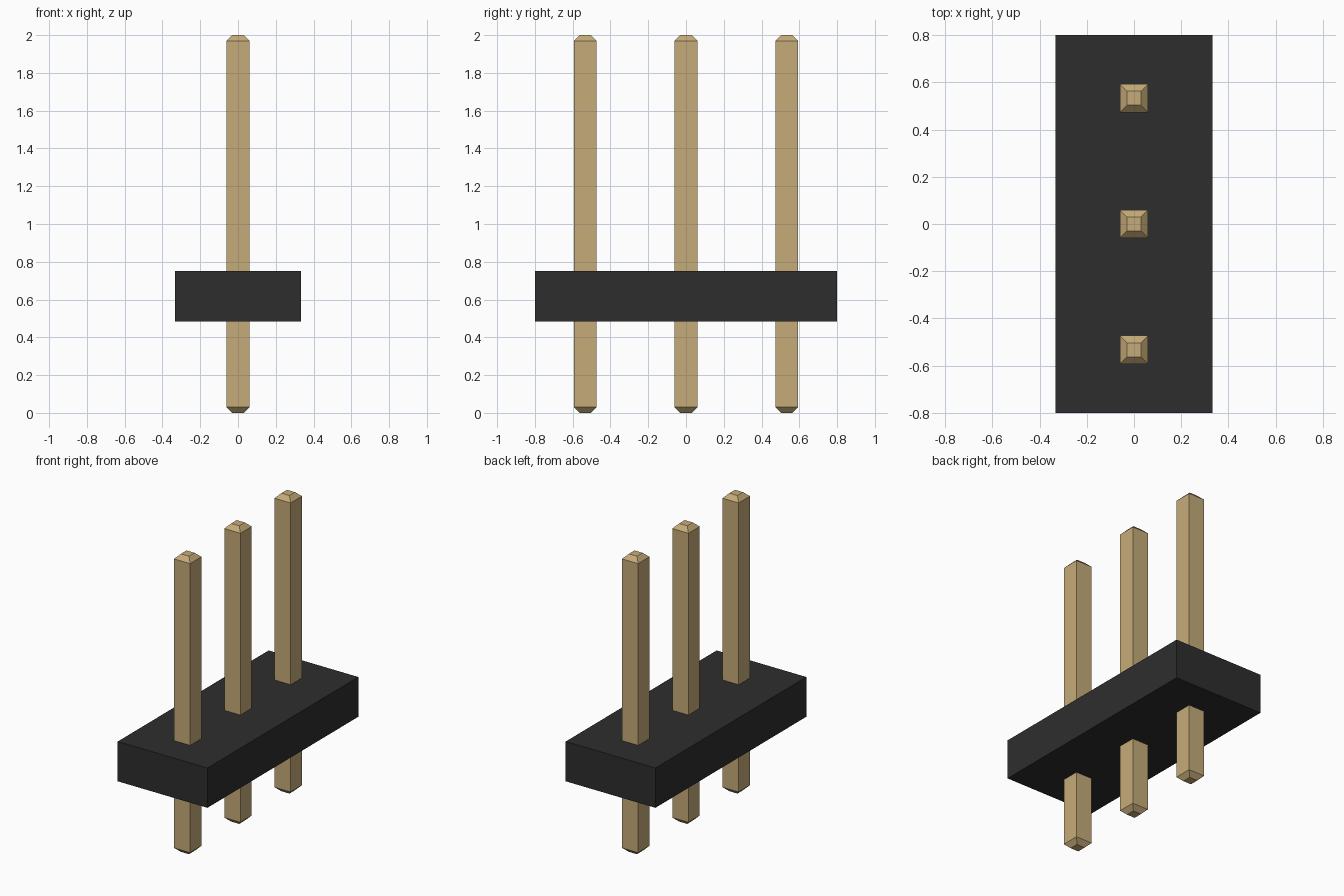
import bpy
import bmesh

if "Cube" in bpy.data.objects:
    bpy.data.objects.remove(bpy.data.objects["Cube"], do_unlink=True)


def make_material(name, rgb):
    mat = bpy.data.materials.new(name)
    mat.use_nodes = True
    color = (*rgb, 1.0)
    mat.diffuse_color = color
    mat.node_tree.nodes["Principled BSDF"].inputs["Base Color"].default_value = color
    return mat


def square_loft(name, rings, location, mat):
    """Stack rectangular rings (half x, half y, z) into a closed solid."""
    bm = bmesh.new()
    loops = [[bm.verts.new((sx * hx, sy * hy, z))
              for sx, sy in ((-1, -1), (1, -1), (1, 1), (-1, 1))]
             for hx, hy, z in rings]
    for low, high in zip(loops, loops[1:]):
        for i in range(4):
            j = (i + 1) % 4
            bm.faces.new((low[i], low[j], high[j], high[i]))
    bm.faces.new(loops[0][::-1])
    bm.faces.new(loops[-1])
    mesh = bpy.data.meshes.new(name)
    bm.to_mesh(mesh)
    bm.free()
    mesh.materials.append(mat)
    obj = bpy.data.objects.new(name, mesh)
    obj.location = location
    bpy.context.collection.objects.link(obj)
    return obj


black_plastic = make_material("black plastic", (0.027, 0.027, 0.027))
brass = make_material("brass", (0.56, 0.41, 0.19))

# Plastic block holding the pins
square_loft("housing", [(0.333, 0.8, 0.483), (0.333, 0.8, 0.75)], (0, 0, 0), black_plastic)

# Square pins with chamfered tips at both ends
HALF, TIP, CHAMFER = 0.06, 0.03, 0.03
PITCH = 0.533
pin_rings = [(TIP, TIP, 0), (HALF, HALF, CHAMFER),
             (HALF, HALF, 2 - CHAMFER), (TIP, TIP, 2)]
for label, step in (("front", -1), ("middle", 0), ("back", 1)):
    square_loft(label + "_pin", pin_rings, (0, step * PITCH, 0), brass)
